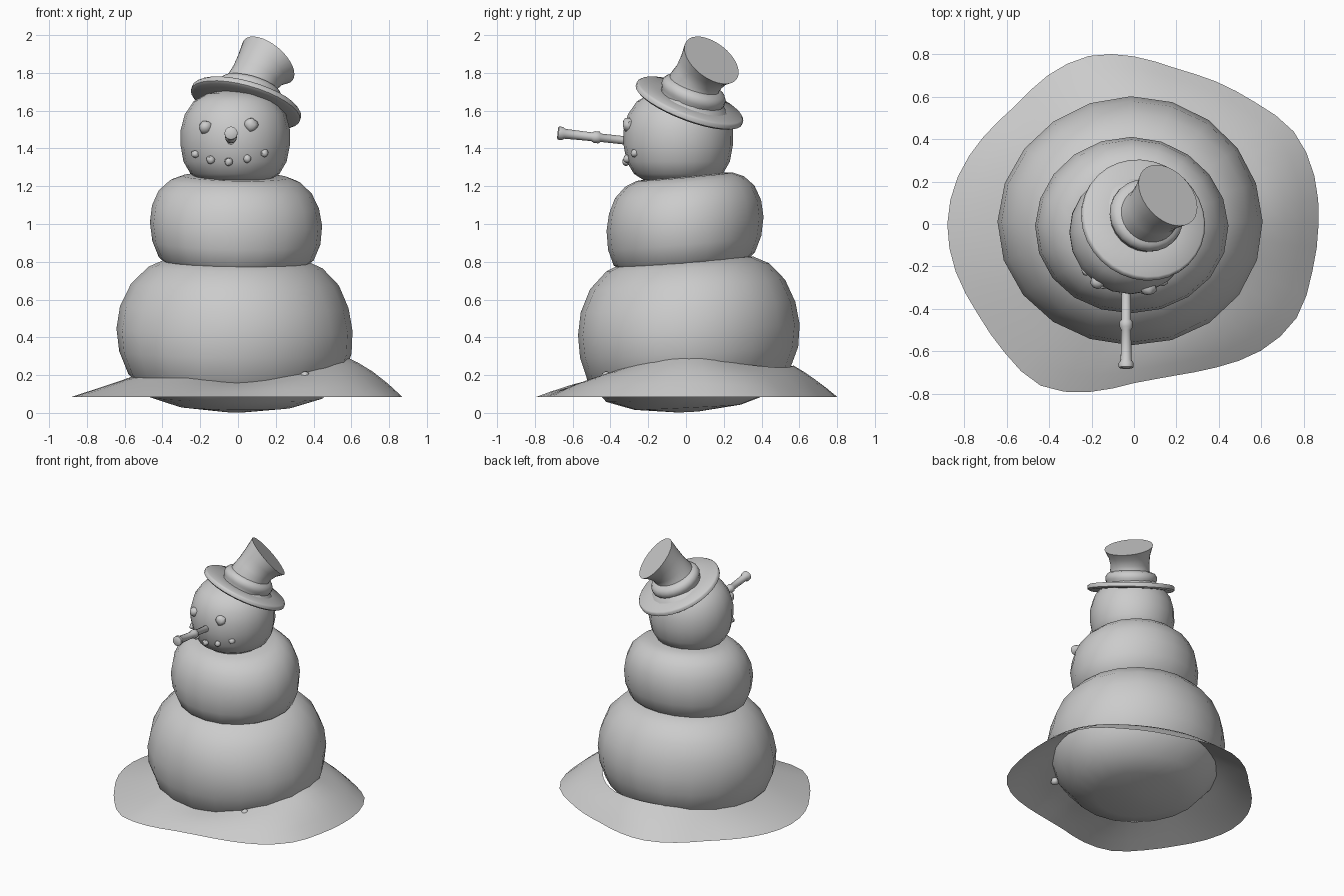
import bpy, bmesh, math, random
from mathutils import Vector

random.seed(4)
cube = bpy.data.objects.get("Cube")
if cube:
    bpy.data.objects.remove(cube, do_unlink=True)

grey = bpy.data.materials.new("plain_grey")
grey.use_nodes = True
COLOUR = (0.6, 0.6, 0.6, 1)
grey.diffuse_color = COLOUR
grey.node_tree.nodes["Principled BSDF"].inputs["Base Color"].default_value = COLOUR


def finish(name, bm, angle=50):
    bmesh.ops.recalc_face_normals(bm, faces=bm.faces)
    mesh = bpy.data.meshes.new(name)
    bm.to_mesh(mesh)
    bm.free()
    mesh.materials.append(grey)
    obj = bpy.data.objects.new(name, mesh)
    bpy.context.collection.objects.link(obj)
    bpy.ops.object.select_all(action='DESELECT')
    obj.select_set(True)
    bpy.context.view_layer.objects.active = obj
    bpy.ops.object.shade_smooth_by_angle(angle=math.radians(angle))
    return obj


def skin(bm, loops):
    n = len(loops[0])
    for a, b in zip(loops, loops[1:]):
        for i in range(n):
            j = (i + 1) % n
            bm.faces.new((a[i], a[j], b[j], b[i]))


def loft(name, rings, sides=24, stretch=1.0, lump=0.0, angle=50):
    """Skin circles given as (centre, axis, radius); stretch scales depth."""
    bm = bmesh.new()
    loops = []
    for centre, axis, radius in rings:
        turn = Vector((0, 0, 1)).rotation_difference(Vector(axis).normalized())
        loop = []
        for i in range(sides):
            t = math.tau * i / sides
            r = radius * (1 + lump * math.sin(3 * t + 9 * centre[2]))
            p = Vector((r * math.cos(t), r * math.sin(t) * stretch, 0))
            loop.append(bm.verts.new(Vector(centre) + turn @ p))
        loops.append(loop)
    skin(bm, loops)
    bm.faces.new(loops[0])
    bm.faces.new(loops[-1])
    return finish(name, bm, angle)


def ball(name, x, y, profile, tilt=(0, 0, 1), stretch=1.0, lump=0.008):
    loft(name, [((x, y, z), tilt, r) for r, z in profile], 20, stretch, lump, 60)


def pebble(name, place, size):
    bm = bmesh.new()
    bmesh.ops.create_icosphere(bm, subdivisions=2, radius=size)
    for v in bm.verts:
        v.co = v.co * random.uniform(0.85, 1.1) + Vector(place)
    finish(name, bm)


def around(values, turn):
    """Smoothly interpolate evenly spaced values round a closed loop."""
    n = len(values)
    i = int(turn * n)
    f = turn * n - i
    a, b, c, d = (values[(i + k) % n] for k in (-1, 0, 1, 2))
    return b + f / 2 * (c - a + f * (2 * a - 5 * b + 4 * c - d + f * (3 * (b - c) + d - a)))


# Three snowballs
ball("bottom_snowball", -0.015, 0.012, [
    (0.06, 0.005), (0.3, 0.03), (0.46, 0.08), (0.57, 0.2), (0.615, 0.32), (0.625, 0.44),
    (0.605, 0.56), (0.55, 0.68), (0.46, 0.77), (0.37, 0.81), (0.2, 0.83)],
    (0.01, -0.05, 1), 0.94)
ball("middle_snowball", -0.012, -0.008, [
    (0.2, 0.74), (0.34, 0.76), (0.41, 0.815), (0.445, 0.9), (0.456, 1.0), (0.442, 1.09),
    (0.405, 1.17), (0.345, 1.225), (0.28, 1.25), (0.1, 1.255)], (0.02, -0.09, 1), 0.915)
ball("head", -0.015, -0.04, [
    (0.08, 1.225), (0.18, 1.23), (0.235, 1.265), (0.273, 1.33), (0.29, 1.42), (0.289, 1.5),
    (0.268, 1.58), (0.22, 1.65), (0.15, 1.69), (0.05, 1.71)], lump=0.004)

# Wavy snow skirt: an open sheet with uneven rim and uneven inner height
rim = [0.87, 0.88, 0.87, 0.81, 0.775, 0.76, 0.79, 0.82, 0.81, 0.79, 0.82, 0.86,
       0.88, 0.87, 0.85, 0.86, 0.88, 0.82, 0.75, 0.74, 0.78, 0.845, 0.885, 0.87]
crest = [0.305, 0.26, 0.24, 0.25, 0.24, 0.22, 0.205, 0.205, 0.195, 0.16, 0.195, 0.255]
bm = bmesh.new()
loops = []
for step in range(5):
    f = step / 4
    loop = []
    for i in range(48):
        t = math.tau * i / 48
        outer, top = around(rim, i / 48), around(crest, i / 48)
        inner = 0.535 + 0.035 * math.sin(t) + 0.02 * math.cos(t)
        r = outer + (inner - outer) * f
        bulge = 0.012 * (1 + math.cos(t)) * math.sin(math.pi * f)
        z = 0.085 + (top - 0.085) * f + bulge
        loop.append(bm.verts.new((r * math.cos(t), r * math.sin(t), z)))
    loops.append(loop)
skin(bm, loops)
finish("snow_skirt", bm)

# Eyes, mouth and a stray pebble, set on the surface


def on_head(x, radius):
    return -0.04 - math.sqrt(radius ** 2 - (x + 0.015) ** 2)


for side, x, z in (("right", -0.17, 1.51), ("left", 0.07, 1.525)):
    pebble(side + "_eye", (x, on_head(x, 0.275), z), 0.038)
for i, (x, z) in enumerate([(-0.225, 1.37), (-0.145, 1.34), (-0.05, 1.33),
                            (0.05, 1.345), (0.14, 1.375)]):
    pebble("mouth_pebble_%d" % (i + 1), (x, on_head(x, 0.278), z), 0.022)
pebble("ground_pebble", (0.355, -0.42, 0.19), 0.028)

# Stick nose with a knuckle and a flared tip
loft("stick_nose", [((-0.037, y, 1.44 - 0.11 * (y + 0.3)), (0, -1, 0.11), r) for y, r in (
    (-0.25, 0.022), (-0.45, 0.022), (-0.46, 0.031), (-0.485, 0.031), (-0.5, 0.023),
    (-0.64, 0.026), (-0.655, 0.035), (-0.675, 0.035), (-0.68, 0.028))], 12)

# Tilted hat: round brim, band and a bent flaring crown
LEAN = Vector((0.26, 0.34, 0.9)).normalized()
BRIM = Vector((0.04, 0.015, 1.63))
loft("hat_brim", [(BRIM + LEAN * h, LEAN, r) for h, r in (
    (0.0, 0.14), (-0.01, 0.285), (0.0, 0.3), (0.02, 0.3), (0.03, 0.29), (0.03, 0.15))], 32)
loft("hat_band", [(BRIM + LEAN * h, LEAN, r) for h, r in (
    (0.02, 0.165), (0.05, 0.17), (0.065, 0.178), (0.09, 0.176), (0.11, 0.162), (0.122, 0.13))])
loft("hat_crown", [
    (BRIM + LEAN * 0.07, LEAN, 0.145),
    ((0.075, 0.045, 1.745), (0.3, 0.35, 0.85), 0.137),
    ((0.095, 0.07, 1.78), (0.38, 0.4, 0.8), 0.133),
    ((0.125, 0.1, 1.825), (0.46, 0.45, 0.72), 0.143),
    ((0.16, 0.135, 1.867), (0.55, 0.5, 0.65), 0.167)], 32)
